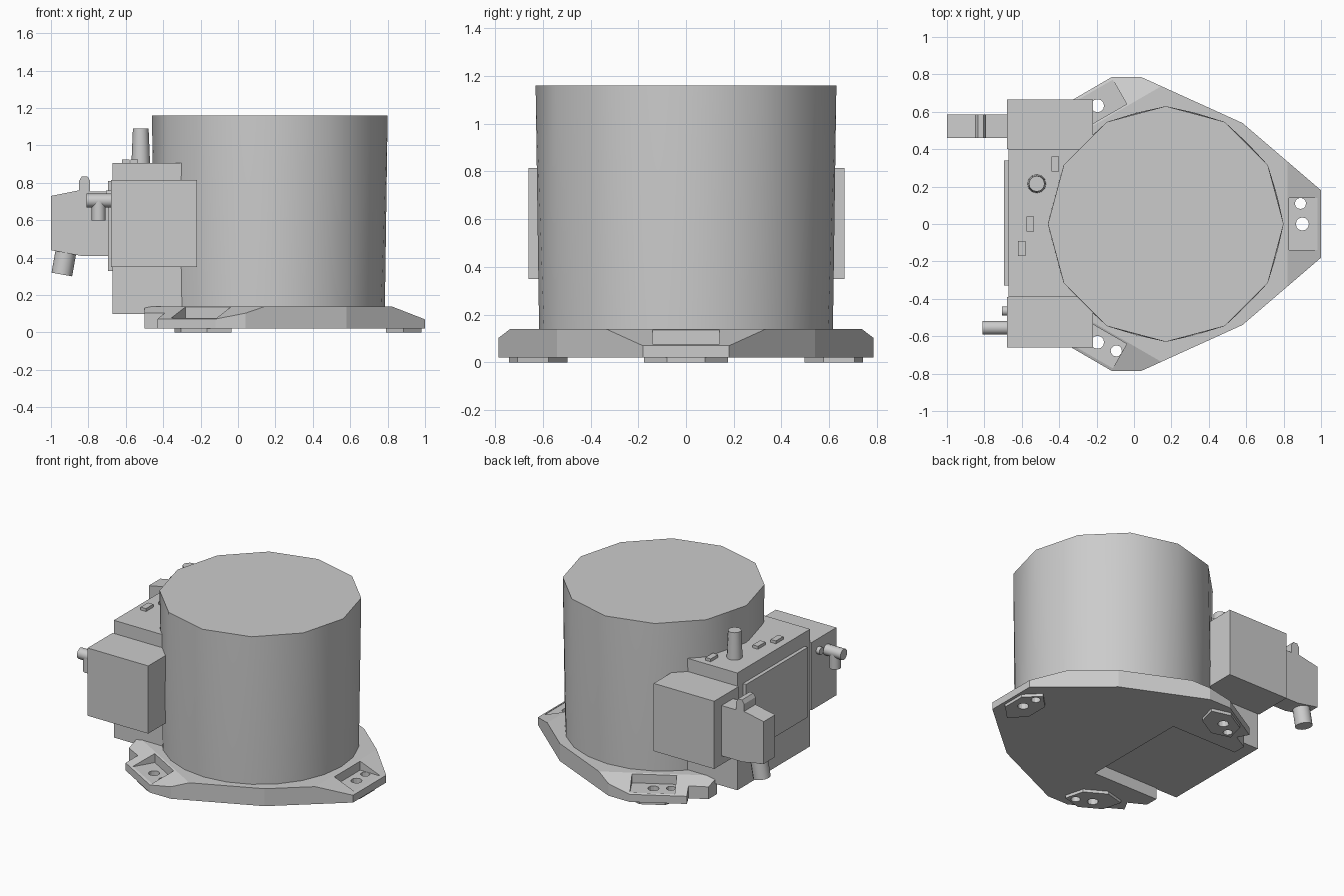
import bpy, bmesh
from math import cos, sin, pi, radians
from mathutils import Matrix, Vector

cube = bpy.data.objects.get("Cube")
if cube:
    bpy.data.objects.remove(cube, do_unlink=True)

grey = bpy.data.materials.new("plain_grey")
grey.use_nodes = True
grey.diffuse_color = (0.6, 0.6, 0.6, 1)
grey.node_tree.nodes["Principled BSDF"].inputs["Base Color"].default_value = (0.6, 0.6, 0.6, 1)

AXIS = Vector((0.17, 0, 0))   # drum axis, also centre of the three mounting lugs
LUGS = [Matrix.Translation(AXIS) @ Matrix.Rotation(radians(a), 4, "Z") for a in (0, 120, 240)]


def finish(name, bm, smooth=False):
    bmesh.ops.recalc_face_normals(bm, faces=bm.faces)
    mesh = bpy.data.meshes.new(name)
    bm.to_mesh(mesh)
    bm.free()
    mesh.materials.append(grey)
    ob = bpy.data.objects.new(name, mesh)
    bpy.context.collection.objects.link(ob)
    if smooth:
        bpy.ops.object.select_all(action="DESELECT")
        ob.select_set(True)
        bpy.context.view_layer.objects.active = ob
        bpy.ops.object.shade_smooth_by_angle(angle=radians(35))
    return ob


def add_box(bm, x, y, z, matrix=Matrix()):
    size = Vector((x[1] - x[0], y[1] - y[0], z[1] - z[0]))
    mid = Vector((sum(x), sum(y), sum(z))) / 2
    bmesh.ops.create_cube(bm, size=1, matrix=matrix @ Matrix.Translation(mid) @ Matrix.Diagonal((*size, 1)))


def add_rod(bm, start, end, r1, r2=None, sides=12, matrix=Matrix()):
    start, end = Vector(start), Vector(end)
    turn = (end - start).to_track_quat("Z", "Y").to_matrix().to_4x4()
    bmesh.ops.create_cone(bm, cap_ends=True, segments=sides, radius1=r1, radius2=r2 or r1,
                          depth=(end - start).length,
                          matrix=matrix @ Matrix.Translation((start + end) / 2) @ turn)


def add_prism(bm, outline, direction):
    face = bm.faces.new([bm.verts.new(p) for p in outline])
    ext = bmesh.ops.extrude_face_region(bm, geom=[face])["geom"]
    bmesh.ops.translate(bm, vec=direction, verts=[v for v in ext if isinstance(v, bmesh.types.BMVert)])
    if face.is_valid and len(face.edges[0].link_faces) < 2:
        bm.faces.new(list(face.verts))


def box(name, x, y, z):
    bm = bmesh.new()
    add_box(bm, x, y, z)
    return finish(name, bm)


def rod(name, start, end, r1, r2=None, sides=12):
    bm = bmesh.new()
    add_rod(bm, start, end, r1, r2, sides)
    return finish(name, bm, True)


def cut(ob, cutter):
    mod = ob.modifiers.new("cut", "BOOLEAN")
    mod.operation, mod.solver, mod.object = "DIFFERENCE", "EXACT", cutter
    bpy.context.view_layer.update()
    ob.data = bpy.data.meshes.new_from_object(ob.evaluated_get(bpy.context.evaluated_depsgraph_get()))
    ob.modifiers.clear()


# Drum: twelve-sided lid blending into a finer lower ring
bm = bmesh.new()


def ring(count, r, z):
    return [bm.verts.new((AXIS.x + r * cos(2 * pi * i / count), r * sin(2 * pi * i / count), z))
            for i in range(count)]


low, top = ring(24, 0.615, 0.11), ring(12, 0.63, 1.16)
for i in range(12):
    a, b, c = low[2 * i], low[2 * i + 1], low[(2 * i + 2) % 24]
    d, e = top[i], top[(i + 1) % 12]
    for tri in ((a, b, d), (b, e, d), (b, c, e)):
        bm.faces.new(tri)
bm.faces.new(top)
bm.faces.new(low)
finish("drum", bm, True)

# Base plate: mirrored outline with a rectangular recess on the -x side
half = [(1, 0.18), (0.58, 0.54), (0.04, 0.785), (-0.12, 0.785), (-0.43, 0.605),
        (-0.39, 0.53), (-0.5, 0.47), (-0.5, 0.38), (0, 0.38)]
outline = half + [(x, -y) for x, y in reversed(half)]
bm = bmesh.new()
add_prism(bm, [(x, y, 0.02) for x, y in outline], (0, 0, 0.12))
bmesh.ops.recalc_face_normals(bm, faces=bm.faces)
# Slope the top down towards each lug
for m in LUGS:
    normal = m.to_3x3() @ Vector((0.07, 0, 0.18))
    hit = bmesh.ops.bisect_plane(bm, geom=bm.verts[:] + bm.edges[:] + bm.faces[:], dist=1e-5,
                                 plane_co=m @ Vector((0.65, 0, 0.14)), plane_no=normal, clear_outer=True)
    edges = [e for e in hit["geom_cut"] if isinstance(e, bmesh.types.BMEdge) and e.is_boundary]
    bmesh.ops.holes_fill(bm, edges=edges, sides=0)
base = finish("base_plate", bm)

# Pockets and bolt holes at the lugs
pockets, holes, pads = bmesh.new(), bmesh.new(), bmesh.new()
for m in LUGS:
    add_box(pockets, (0.66, 0.81), (-0.14, 0.14), (0.075, 0.3), m)
    add_rod(holes, (0.73, 0, -0.1), (0.73, 0, 0.3), 0.035, matrix=m)
    add_rod(holes, (0.72, 0.11, -0.1), (0.72, 0.11, 0.3), 0.03, matrix=m)
    pad = [(0.62, -0.08), (0.715, -0.175), (0.81, -0.08), (0.81, 0.08), (0.715, 0.175), (0.62, 0.08)]
    add_prism(pads, [m @ Vector((x, y, 0)) for x, y in pad], (0, 0, 0.02))
feet = finish("foot_pads", pads)
pocket_cutter = finish("pocket_cutter", pockets)
hole_cutter = finish("hole_cutter", holes)
cut(base, pocket_cutter)
cut(base, hole_cutter)
cut(feet, hole_cutter)
for ob in (pocket_cutter, hole_cutter):
    bpy.data.objects.remove(ob, do_unlink=True)

# Control housing with side boxes and cover panel
box("control_housing", (-0.67, 0), (-0.39, 0.4), (0.1, 0.905))
box("front_side_box", (-0.68, -0.22), (-0.66, -0.39), (0.35, 0.815))
box("back_side_box", (-0.68, -0.22), (0.4, 0.665), (0.35, 0.815))
box("cover_panel", (-0.695, -0.66), (-0.33, 0.34), (0.33, 0.81))

# Details on top of the housing
rod("top_post", (-0.52, 0.215, 0.9), (-0.52, 0.215, 1.09), 0.05, 0.042)
for i, (x, y) in enumerate([(-0.555, 0), (-0.6, -0.13), (-0.42, 0.32)]):
    box(f"top_clip_{i + 1}", (x - 0.02, x + 0.02), (y - 0.04, y + 0.04), (0.9, 0.925))

# Plug with locking lever and cable outlet
bm = bmesh.new()
profile = [(-1, 0.73), (-0.85, 0.76), (-0.85, 0.81), (-0.835, 0.835), (-0.805, 0.835), (-0.79, 0.81),
           (-0.79, 0.755), (-0.68, 0.755), (-0.68, 0.41), (-0.84, 0.41), (-1, 0.44)]
add_prism(bm, [(x, 0.46, z) for x, z in profile], (0, 0.125, 0))
finish("cable_plug", bm)
rod("cable_outlet", (-0.915, 0.522, 0.46), (-0.942, 0.522, 0.31), 0.056)

# Tee fitting and small port
rod("tee_pipe", (-0.81, -0.555, 0.705), (-0.67, -0.555, 0.705), 0.037)
rod("tee_branch", (-0.745, -0.555, 0.6), (-0.745, -0.555, 0.705), 0.037)
rod("small_port", (-0.705, -0.465, 0.735), (-0.67, -0.465, 0.735), 0.025)
